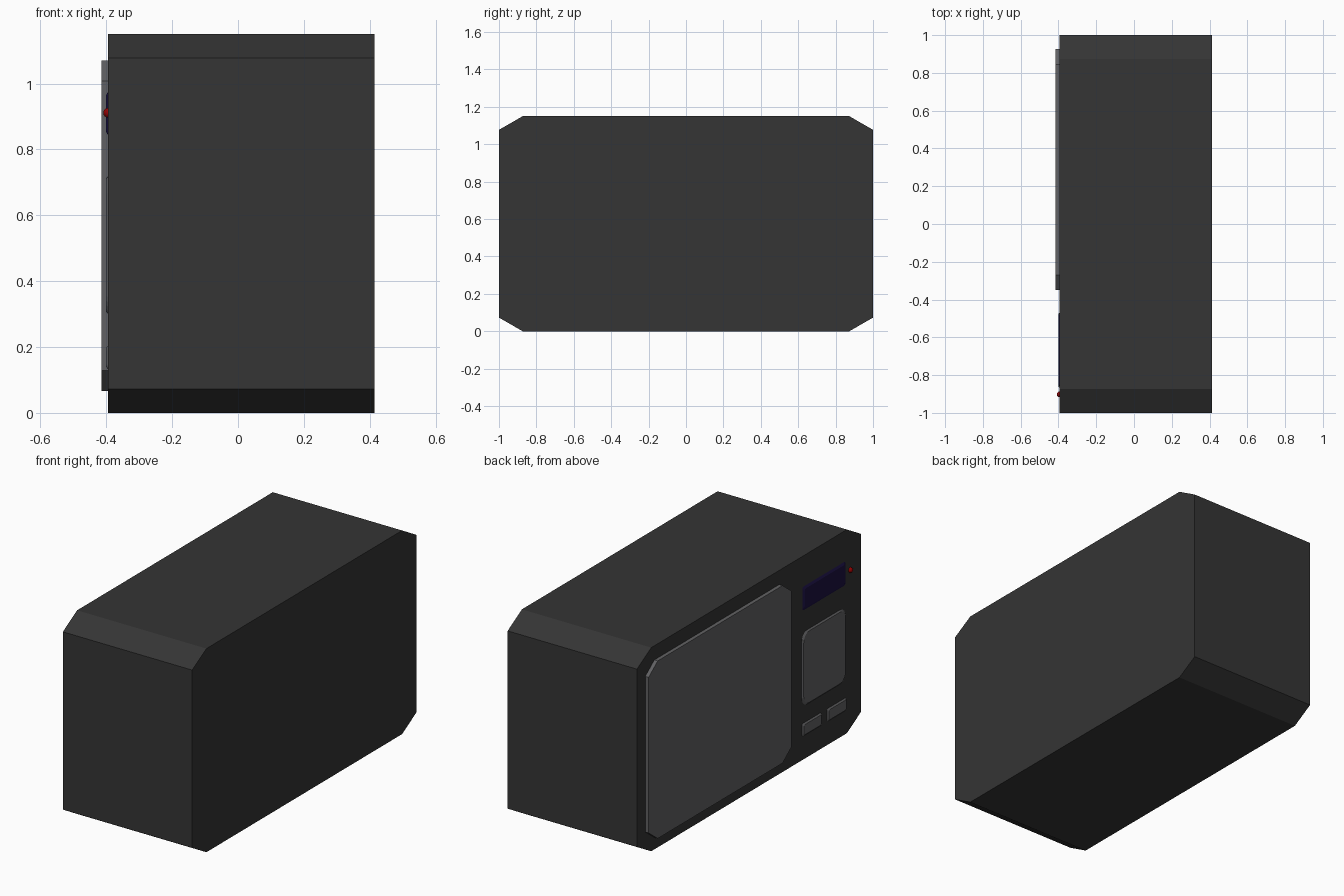
import bpy, bmesh
from math import cos, sin, pi

if "Cube" in bpy.data.objects:
    bpy.data.objects.remove(bpy.data.objects["Cube"])


def material(name, rgb):
    m = bpy.data.materials.new(name)
    m.diffuse_color = (*rgb, 1)
    m.use_nodes = True
    m.node_tree.nodes["Principled BSDF"].inputs["Base Color"].default_value = m.diffuse_color
    return m


def outline(y0, y1, z0, z1, cy, cz, segs):
    """Rectangle in y/z with cut (segs=1) or rounded corners."""
    pts = []
    corners = [(y1 - cy, z1 - cz), (y0 + cy, z1 - cz), (y0 + cy, z0 + cz), (y1 - cy, z0 + cz)]
    for q, (y, z) in enumerate(corners):
        for i in range(segs + 1):
            a = (q + i / segs) * pi / 2
            pts.append((y + cy * cos(a), z + cz * sin(a)))
    return pts


def slab(name, y, z, x, corner, mat, segs=1, taper=0.0):
    """Plate from x[0] (outer face) to x[1], outer face shrunk by taper."""
    bm = bmesh.new()
    t = taper
    outer = outline(y[0] + t, y[1] - t, z[0] + t, z[1] - t, *corner, segs)
    inner = outline(*y, *z, *corner, segs)
    a = [bm.verts.new((x[0], *p)) for p in outer]
    b = [bm.verts.new((x[1], *p)) for p in inner]
    bm.faces.new(a)
    bm.faces.new(b)
    for i in range(len(a)):
        j = (i + 1) % len(a)
        bm.faces.new((a[i], a[j], b[j], b[i]))
    bmesh.ops.recalc_face_normals(bm, faces=bm.faces)
    me = bpy.data.meshes.new(name)
    bm.to_mesh(me)
    bm.free()
    ob = bpy.data.objects.new(name, me)
    bpy.context.collection.objects.link(ob)
    me.materials.append(mat)
    return ob


dark = material("dark_casing", (0.035, 0.035, 0.035))
grey = material("panel_grey", (0.12, 0.12, 0.125))
blue = material("display_blue", (0.01, 0.005, 0.05))
red = material("lamp_red", (0.3, 0.0, 0.0))

FRONT = -0.394

# Casing and door, both with cut corners
slab("casing", (-1, 1), (0, 1.15), (FRONT, 0.414), (0.127, 0.073), dark)
slab("door", (-0.35, 0.926), (0.067, 1.07), (-0.415, FRONT), (0.081, 0.062), grey)

# Control panel: display, keypad and two buttons
panel = (-0.401, FRONT)
slab("display", (-0.86, -0.475), (0.842, 0.976), panel, (0.012, 0.012), blue, 3, 0.012)
slab("keypad", (-0.86, -0.47), (0.30, 0.72), panel, (0.05, 0.05), grey, 5, 0.008)
for i, y in enumerate((-0.645, -0.867)):
    slab(f"button_{i + 1}", (y, y + 0.172), (0.132, 0.205), panel, (0.01, 0.01), grey, 3, 0.008)

# Indicator lamp
bpy.ops.mesh.primitive_uv_sphere_add(segments=16, ring_count=8, radius=0.015,
                                     location=(FRONT, -0.902, 0.911))
lamp = bpy.context.object
lamp.name = "indicator_lamp"
lamp.data.materials.append(red)
bpy.ops.object.shade_smooth()
